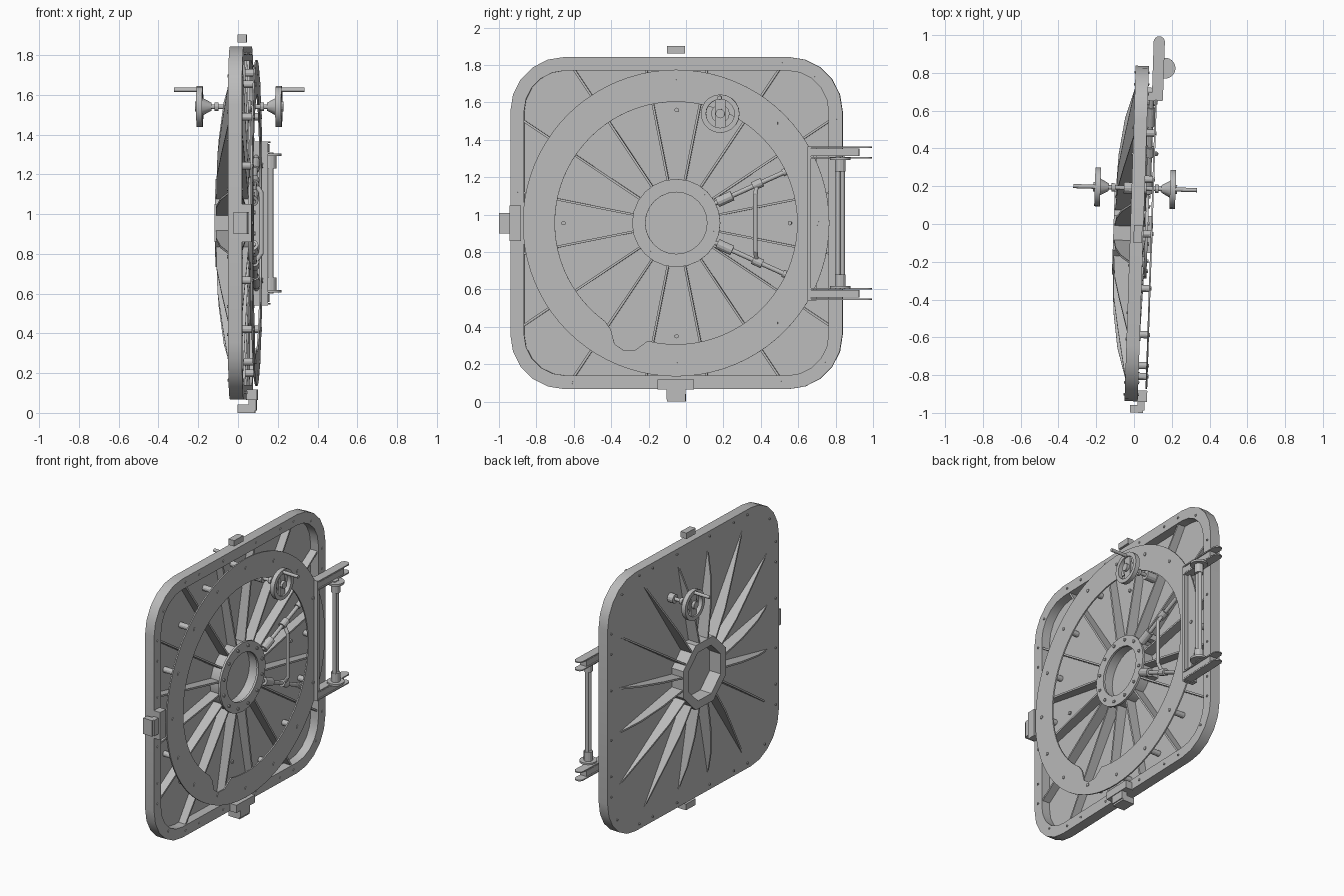
import bpy, bmesh
from math import sin, cos, pi, radians, sqrt, hypot
from mathutils import Matrix, Vector

if "Cube" in bpy.data.objects:
    bpy.data.objects.remove(bpy.data.objects["Cube"])

grey = bpy.data.materials.new("steel_grey")
grey.use_nodes = True
grey.diffuse_color = (0.5, 0.5, 0.5, 1)
grey.node_tree.nodes["Principled BSDF"].inputs["Base Color"].default_value = (0.5, 0.5, 0.5, 1)

SWING = Matrix.Rotation(radians(-1.92), 4, 'Z')   # the door stands slightly ajar
CY, CZ = -0.05, 0.955                             # door centre


def finish(name, bm):
    bmesh.ops.recalc_face_normals(bm, faces=bm.faces)
    bm.transform(SWING)
    mesh = bpy.data.meshes.new(name)
    bm.to_mesh(mesh)
    bm.free()
    mesh.materials.append(grey)
    obj = bpy.data.objects.new(name, mesh)
    bpy.context.collection.objects.link(obj)
    bpy.ops.object.select_all(action='DESELECT')
    obj.select_set(True)
    bpy.context.view_layer.objects.active = obj
    bpy.ops.object.shade_smooth_by_angle(angle=radians(28))


def add_box(bm, x, y, z):
    lo, hi = Vector((x[0], y[0], z[0])), Vector((x[1], y[1], z[1]))
    size = Matrix.Diagonal((hi - lo).to_4d())
    size[3][3] = 1
    bmesh.ops.create_cube(bm, size=1, matrix=Matrix.Translation((lo + hi) / 2) @ size)


def add_rod(bm, p, q, r, r2=None, n=12):
    p, q = Vector(p), Vector(q)
    turn = (q - p).to_track_quat('Z', 'Y').to_matrix().to_4x4()
    bmesh.ops.create_cone(bm, cap_ends=True, segments=n, radius1=r, radius2=r if r2 is None else r2,
                          depth=(q - p).length, matrix=Matrix.Translation((p + q) / 2) @ turn)


def add_prism(bm, outer, x0, x1, inner=None):
    """Extrude a (y, z) outline along x, with an optional matching hole."""
    def loop(pts, x):
        return [bm.verts.new((x, y, z)) for y, z in pts]

    def bridge(a, b):
        for i in range(len(a)):
            j = (i + 1) % len(a)
            bm.faces.new((a[i], a[j], b[j], b[i]))
    o0, o1 = loop(outer, x0), loop(outer, x1)
    bridge(o0, o1)
    if inner:
        i0, i1 = loop(inner, x0), loop(inner, x1)
        bridge(i0, i1)
        bridge(o0, i0)
        bridge(o1, i1)
    else:
        bm.faces.new(o0)
        bm.faces.new(o1)


def circle(r, n, y=CY, z=CZ, start=0.0):
    return [(y + r * cos(start + 2 * pi * i / n), z + r * sin(start + 2 * pi * i / n)) for i in range(n)]


def rounded_square(half, r, steps=5):
    pts = []
    for k in range(4):
        mid = pi / 4 + k * pi / 2
        cy, cz = [(half - r) * sqrt(2) * f(mid) for f in (cos, sin)]
        for i in range(steps + 1):
            a = k * pi / 2 + i * pi / 2 / steps
            pts.append((CY + cy + r * cos(a), CZ + cz + r * sin(a)))
    return pts


# Door skin and raised rim
bm = bmesh.new()
add_prism(bm, rounded_square(0.888, 0.29), -0.019, -0.010)
finish("door_skin", bm)
bm = bmesh.new()
add_prism(bm, rounded_square(0.888, 0.29), -0.019, 0.051, rounded_square(0.815, 0.22))
finish("door_rim", bm)

# Sixteen radial fins, tapered on the back and straight on the front
bm = bmesh.new()
for i in range(16):
    a = (i + 0.5) * pi / 8
    reach = 0.82 / max(abs(cos(a)), abs(sin(a)))
    tip = reach * 0.94
    side = [(0.225, -0.102), (0.42, -0.094), (0.62, -0.066), (tip, -0.018),
            (reach, -0.014), (reach, 0.042), (0.225, 0.062)]
    fin = bmesh.new()
    add_prism(fin, side, -0.006, 0.006)
    # fin axes: extrusion, radius, depth -> door axes
    to_door = Matrix(((0, 0, 1, 0), (-sin(a), cos(a), 0, CY), (cos(a), sin(a), 0, CZ), (0, 0, 0, 1)))
    fin.transform(to_door)
    part = bpy.data.meshes.new("fin")
    fin.to_mesh(part)
    fin.free()
    bm.from_mesh(part)
    bpy.data.meshes.remove(part)
finish("radial_fins", bm)

# Central porthole: eight-sided back collar, round front collar, flange and pane
bm = bmesh.new()
add_prism(bm, circle(0.24, 8, start=pi / 8), -0.108, -0.015, circle(0.18, 8, start=pi / 8))
finish("hub_back_collar", bm)
bm = bmesh.new()
add_prism(bm, circle(0.225, 24), -0.015, 0.07, circle(0.18, 24))
add_prism(bm, circle(0.236, 24), 0.06, 0.075, circle(0.165, 24))
finish("hub_front_collar", bm)
bm = bmesh.new()
add_prism(bm, circle(0.19, 24), -0.022, -0.008)
finish("hub_pane", bm)

# Flat locking ring with a rounded notch in its inner edge
N, notch_y, notch_z, notch_r = 80, -0.25, -0.585, 0.10
inner = []
for i in range(N):
    a = 2 * pi * i / N
    along = notch_y * cos(a) + notch_z * sin(a)
    off = notch_r ** 2 - (hypot(notch_y, notch_z) ** 2 - along ** 2)
    r = max(0.648, along + sqrt(off)) if along > 0 and off > 0 else 0.648
    inner.append((CY + r * cos(a), CZ + r * sin(a)))
bm = bmesh.new()
add_prism(bm, circle(0.82, N), 0.090, 0.099, inner)
finish("locking_ring", bm)

# Ring standoffs, and bolts on the ring, hub and rim
bm = bmesh.new()
bolts = bmesh.new()
for y, z in circle(0.755, 16):
    add_rod(bm, (-0.012, y, z), (0.091, y, z), 0.019)
    add_rod(bolts, (0.097, y, z), (0.104, y, z), 0.012, n=6)
for y, z in circle(0.205, 12, start=pi / 12):
    add_rod(bolts, (0.07, y, z), (0.083, y, z), 0.011, n=6)
for y, z in circle(0.605, 4):
    add_rod(bolts, (-0.012, y, z), (0.0, y, z), 0.012, n=6)
for k in range(4):
    c, s = round(cos(k * pi / 2)), round(sin(k * pi / 2))
    for t in (-0.74, -0.56, -0.42, -0.17, 0.17, 0.42, 0.56):
        d = 0.79 if t == -0.74 else 0.853
        y, z = CY + d * c - t * s, CZ + d * s + t * c
        add_rod(bolts, (-0.025, y, z), (0.056, y, z), 0.008, n=6)
finish("ring_standoffs", bm)
finish("bolts", bolts)

# Crank handwheels on both sides, joined by one shaft
WY, WZ = 0.19, 1.54
bm = bmesh.new()
add_rod(bm, (-0.2, WY, WZ), (0.2, WY, WZ), 0.012)
add_rod(bm, (-0.06, WY, WZ), (0.06, WY, WZ), 0.03)
finish("wheel_shaft", bm)
for side, label in ((1, "inner"), (-1, "outer")):
    bm = bmesh.new()
    add_prism(bm, circle(0.103, 20, WY, WZ), side * 0.184, side * 0.214, circle(0.076, 20, WY, WZ))
    add_box(bm, sorted((side * 0.188, side * 0.204)), (WY - 0.028, WY + 0.028), (WZ - 0.085, WZ + 0.085))
    add_rod(bm, (side * 0.14, WY, WZ), (side * 0.195, WY, WZ), 0.02, 0.05)
    add_rod(bm, (side * 0.105, WY, WZ), (side * 0.125, WY, WZ), 0.022)
    add_rod(bm, (side * 0.19, WY, WZ), (side * 0.222, WY, WZ), 0.025)
    add_rod(bm, (side * 0.2, WY, WZ + 0.085), (side * 0.328, WY, WZ + 0.085), 0.011)
    finish(label + "_handwheel", bm)

# Two angled lock rods with a bowed bar between them
bm = bmesh.new()
for s in (1, -1):
    def at(y, x=0.07, s=s):
        return (x, y, CZ + s * (0.115 + (y - 0.18) * 0.45))
    add_rod(bm, at(0.16), at(0.68), 0.013)
    add_rod(bm, at(0.17), at(0.25), 0.027)
    add_rod(bm, at(0.36), at(0.41), 0.024)
    add_rod(bm, at(0.52), at(0.62), 0.02)
    add_box(bm, (-0.012, 0.06), (0.19, 0.23), sorted((CZ + s * 0.11, CZ + s * 0.15)))
    add_rod(bm, at(0.38), (0.105, 0.375, CZ + s * 0.15), 0.012)
add_rod(bm, (0.105, 0.375, CZ - 0.155), (0.105, 0.375, CZ + 0.155), 0.012)
finish("lock_linkage", bm)

# Hinge: upright bracket, forked arms, pin with bushings
HX, HY = 0.137, 0.83
bm = bmesh.new()
add_box(bm, (0.05, 0.128), (0.655, 0.672), (0.54, 1.365))
add_box(bm, (0.05, 0.075), (0.655, 0.70), (0.54, 1.365))
finish("hinge_bracket", bm)
bm = bmesh.new()
pin = bmesh.new()
for s in (1, -1):
    def zz(a, b, s=s):
        return sorted((CZ + s * a, CZ + s * b))
    add_box(bm, (0.075, 0.128), (0.66, 0.93), zz(0.358, 0.398))
    for a in (0.346, 0.402):
        z0, z1 = zz(a, a + 0.008)
        add_box(bm, (0.072, 0.131), (0.66, 0.975), (z0, z1))
        add_rod(bm, (0.1015, 0.968, z0), (0.1015, 0.968, z1), 0.0295, n=16)
    z0, z1 = zz(0.336, 0.35)
    add_rod(bm, (HX, HY, z0), (HX, HY, z1), 0.055, n=20)
    z0, z1 = zz(0.275, 0.34)
    add_rod(pin, (HX, HY, z0), (HX, HY, z1), 0.029)
for dy in (-0.012, 0.012):
    add_rod(pin, (HX, HY + dy, 0.6), (HX, HY + dy, 1.31), 0.013)
finish("hinge_arms", bm)
finish("hinge_pin", pin)

# Edge latches at the front and bottom, and the keeper above the door
bm = bmesh.new()
add_box(bm, (0.045, 0.10), (-0.15, 0.045), (0.065, 0.118))
add_box(bm, (0.055, 0.095), (-0.10, 0.0), (0.012, 0.10))
add_box(bm, (0.0, 0.088), (-0.10, 0.0), (0.0, 0.042))
finish("bottom_latch", bm)
bm = bmesh.new()
add_box(bm, (0.05, 0.10), (-0.94, -0.88), (0.86, 1.05))
add_box(bm, (0.05, 0.088), (-0.985, -0.89), (0.90, 1.01))
add_box(bm, (0.012, 0.08), (-0.998, -0.958), (0.90, 1.01))
finish("front_latch", bm)
bm = bmesh.new()
add_box(bm, (0.0, 0.045), (-0.10, -0.005), (1.862, 1.902))
finish("top_keeper", bm)
